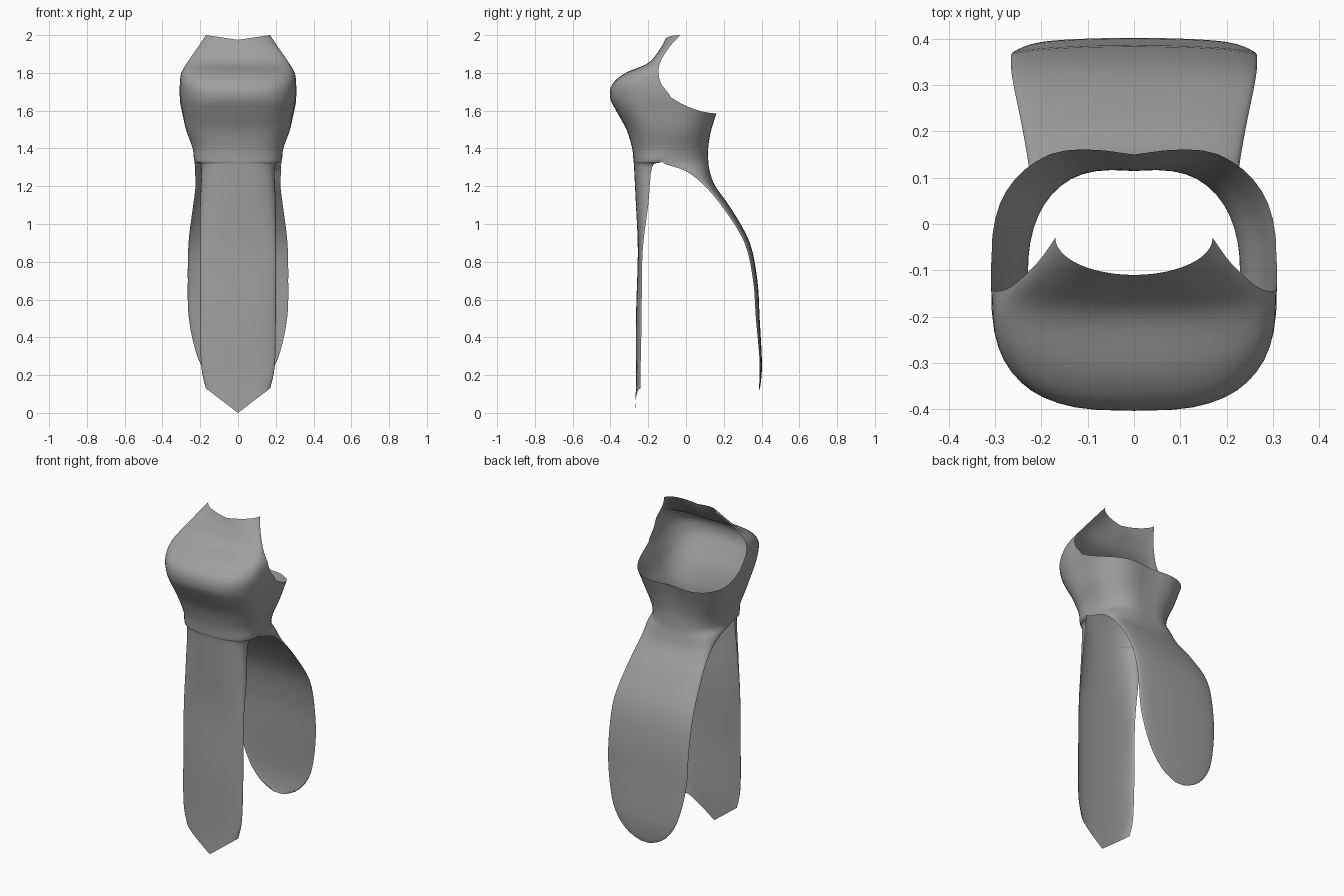
import bpy, bmesh, math

cloth = bpy.data.materials.new("grey_cloth")
cloth.diffuse_color = (0.35, 0.35, 0.35, 1)

COLS = 24   # faces across each panel
STEPS = 4   # rows between two stations


def catmull(rows, steps):
    """Smoothly interpolate a list of station tuples."""
    out = []
    for i in range(len(rows) - 1):
        a, b = rows[max(i - 1, 0)], rows[i]
        c, d = rows[i + 1], rows[min(i + 2, len(rows) - 1)]
        for k in range(steps):
            t = k / steps
            out.append([0.5 * (2 * q + (r - p) * t + (2 * p - 5 * q + 4 * r - s) * t * t
                               + (3 * q - p - 3 * r + s) * t ** 3)
                        for p, q, r, s in zip(a, b, c, d)])
    out.append(list(rows[-1]))
    return out


def loft_panel(name, stations, tilt, flip):
    """Station: centre z, side z, half width, centre y, side y, boxiness, centre dip."""
    bm = bmesh.new()
    grid = []
    for zc, zs, w, yc, ys, n, dip in catmull(stations, STEPS):
        line = []
        for j in range(COLS + 1):
            a = math.pi / 2 * (2 * j / COLS - 1)
            fx = abs(math.sin(a)) ** (2 / n)
            fy = max(math.cos(a), 0) ** (2 / n) if abs(a) < 1.5707 else 0
            x = math.copysign(w * fx, a)
            y = ys + (yc - ys) * fy - dip * max(0, 1 - fx / 0.55)
            line.append(bm.verts.new((x, y, zc + (zs - zc) * tilt(fx, fy))))
        grid.append(line)
    for r, s in zip(grid, grid[1:]):
        for j in range(COLS):
            quad = (r[j], r[j + 1], s[j + 1], s[j])
            bm.faces.new(quad[::-1] if flip else quad)
    mesh = bpy.data.meshes.new(name)
    bm.to_mesh(mesh)
    bm.free()
    mesh.materials.append(cloth)
    for p in mesh.polygons:
        p.use_smooth = True
    obj = bpy.data.objects.new(name, mesh)
    bpy.context.collection.objects.link(obj)
    return obj


# Front: pointed hanging strip, padded chest and raised collar
loft_panel("front_panel_and_collar", [
    (0.00, 0.13, 0.17, -0.27, -0.24, 2.2, 0),
    (0.15, 0.25, 0.195, -0.265, -0.24, 2.2, 0),
    (0.50, 0.50, 0.20, -0.265, -0.235, 2.2, 0),
    (0.85, 0.85, 0.20, -0.255, -0.23, 2.2, 0),
    (1.10, 1.10, 0.20, -0.265, -0.20, 2.4, 0),
    (1.30, 1.30, 0.195, -0.275, -0.18, 2.5, 0),
    (1.33, 1.33, 0.23, -0.278, -0.13, 2.6, 0),
    (1.40, 1.40, 0.24, -0.285, -0.11, 2.7, 0),
    (1.50, 1.50, 0.275, -0.315, -0.10, 2.8, 0),
    (1.60, 1.60, 0.295, -0.37, -0.09, 3.0, 0),
    (1.67, 1.67, 0.308, -0.402, -0.08, 3.0, 0),
    (1.74, 1.74, 0.308, -0.39, -0.13, 3.0, 0),
    (1.80, 1.80, 0.30, -0.32, -0.145, 2.9, 0),
    (1.85, 1.86, 0.265, -0.20, -0.135, 2.6, 0),
    (1.92, 1.94, 0.21, -0.14, -0.085, 2.2, 0),
    (1.975, 2.00, 0.17, -0.11, -0.03, 2.0, 0),
], lambda fx, fy: fx, False)

# Back: rounded hanging flap, narrow waist and low neck rim
loft_panel("back_panel_and_neck", [
    (0.12, 0.14, 0.05, 0.388, 0.386, 2.0, 0),
    (0.16, 0.19, 0.14, 0.396, 0.39, 2.0, 0),
    (0.27, 0.30, 0.215, 0.402, 0.388, 2.0, 0),
    (0.50, 0.50, 0.26, 0.39, 0.37, 2.2, 0),
    (0.70, 0.70, 0.266, 0.378, 0.355, 2.2, 0),
    (0.90, 0.90, 0.262, 0.338, 0.31, 2.2, 0),
    (1.08, 1.08, 0.24, 0.24, 0.20, 2.2, 0),
    (1.20, 1.20, 0.225, 0.155, 0.10, 2.3, 0),
    (1.28, 1.28, 0.228, 0.13, 0.00, 2.5, 0.005),
    (1.33, 1.33, 0.23, 0.125, -0.13, 2.6, 0.008),
    (1.40, 1.40, 0.24, 0.125, -0.11, 2.6, 0.01),
    (1.48, 1.50, 0.275, 0.142, -0.10, 2.6, 0.018),
    (1.54, 1.60, 0.295, 0.162, -0.09, 2.6, 0.025),
    (1.585, 1.67, 0.308, 0.178, -0.08, 2.6, 0.028),
], lambda fx, fy: (1 - fy) ** 2, True)
